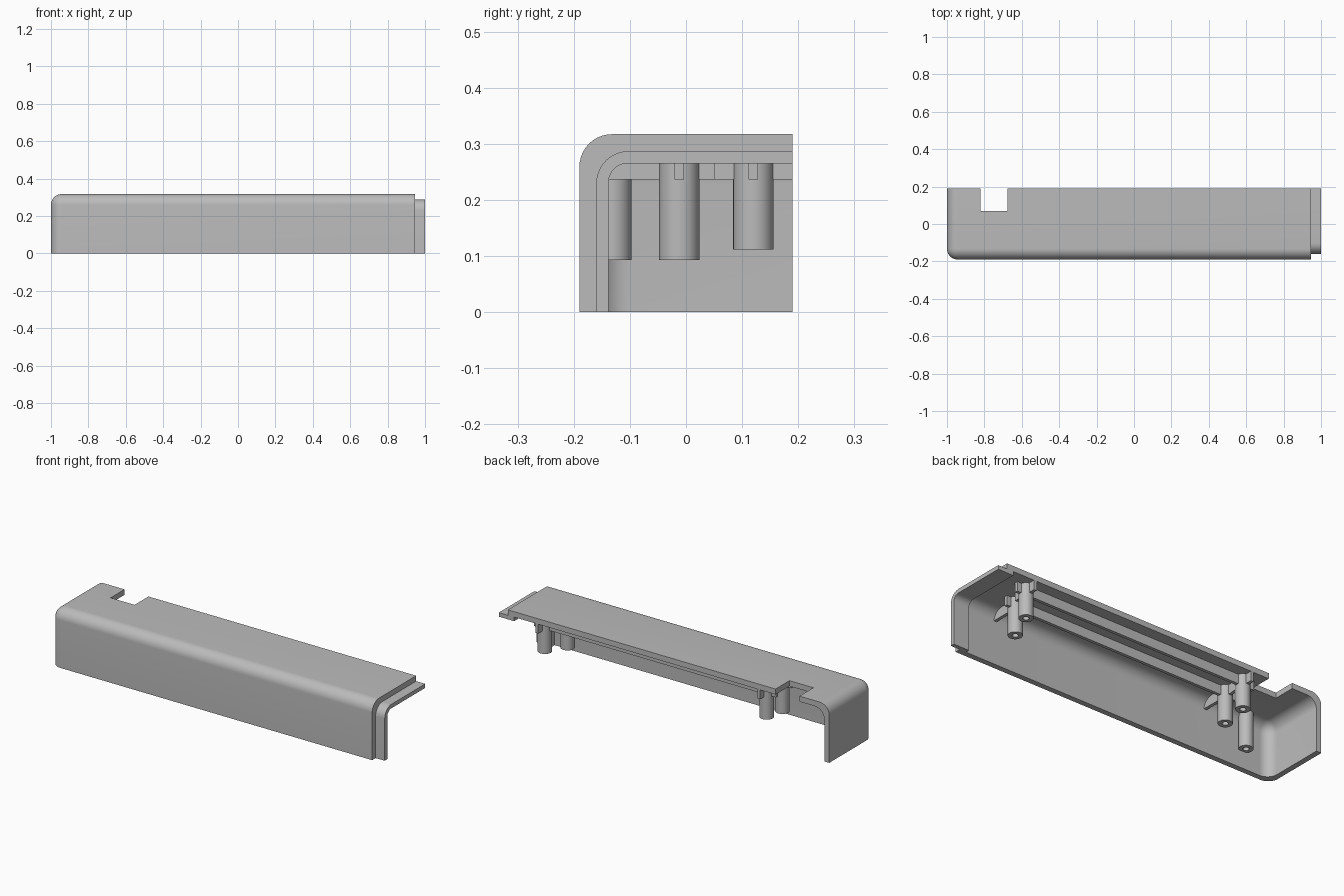
import bpy, bmesh, math
from mathutils import Vector

if "Cube" in bpy.data.objects:
    bpy.data.objects.remove(bpy.data.objects["Cube"], do_unlink=True)

grey = bpy.data.materials.new("plain grey")
grey.use_nodes = True
colour = (0.5, 0.5, 0.5, 1)
grey.diffuse_color = colour
grey.node_tree.nodes["Principled BSDF"].inputs["Base Color"].default_value = colour

BACK, FRONT, TOP = 0.19, -0.19, 0.317
SHELL_END = 0.945
WALL = 0.03
RADIUS = 0.058


def finish(name, bm):
    bmesh.ops.recalc_face_normals(bm, faces=bm.faces)
    mesh = bpy.data.meshes.new(name)
    bm.to_mesh(mesh)
    bm.free()
    obj = bpy.data.objects.new(name, mesh)
    bpy.context.collection.objects.link(obj)
    mesh.materials.append(grey)
    return obj


def block(name, low, high, radius=0):
    """Box; a radius rounds the edges shared by its left-end, front and top."""
    low, high = Vector(low), Vector(high)
    bm = bmesh.new()
    bmesh.ops.create_cube(bm, size=1)
    for v in bm.verts:
        v.co = [low[i] + (v.co[i] + 0.5) * (high[i] - low[i]) for i in range(3)]
    if radius:
        def sides(e):
            a, b = (v.co for v in e.verts)
            return sum(abs(a[i] - s[i]) < 1e-5 and abs(b[i] - s[i]) < 1e-5
                       for i in range(3) for s in [(low.x, low.y, high.z)])
        edges = [e for e in bm.edges if sides(e) == 2]
        bmesh.ops.bevel(bm, geom=edges, offset=radius, segments=10,
                        profile=0.5, affect='EDGES')
    return finish(name, bm)


def cut(obj, cutter):
    cutter.hide_render = True
    mod = obj.modifiers.new("cut", 'BOOLEAN')
    mod.operation = 'DIFFERENCE'
    mod.solver = 'EXACT'
    mod.object = cutter
    bpy.context.view_layer.objects.active = obj
    bpy.ops.object.modifier_apply(modifier=mod.name)
    bpy.data.objects.remove(cutter, do_unlink=True)


def smooth(obj):
    bpy.ops.object.select_all(action='DESELECT')
    obj.select_set(True)
    bpy.context.view_layer.objects.active = obj
    bpy.ops.object.shade_smooth_by_angle(angle=math.radians(30))


# Cover shell, open at the back, bottom and one end, with a corner notch
shell = block("cover_shell", (-1, FRONT, 0), (SHELL_END, BACK, TOP), RADIUS)
cut(shell, block("hollow_cutter", (-1 + WALL, FRONT + WALL, -0.1),
                 (1.1, BACK + 0.1, TOP - WALL), RADIUS))
cut(shell, block("notch_cutter", (-0.82, 0.07, 0.2), (-0.675, 0.3, 0.4)))
smooth(shell)


# Joining lip: an angled strip extruded along x
def corner(y, z, radius):
    """Front-top profile from the bottom edge round to the back edge."""
    pts = [(y, 0)]
    for i in range(11):
        a = math.pi / 2 * i / 10
        pts.append((y + radius * (1 - math.cos(a)), z - radius * (1 - math.sin(a))))
    return pts + [(BACK, z)]


bm = bmesh.new()
profile = corner(-0.16, 0.287, RADIUS) + corner(-0.138, 0.265, 0.034)[::-1]
face = bm.faces.new([bm.verts.new((0.907, y, z)) for y, z in profile])
result = bmesh.ops.extrude_face_region(bm, geom=[face])
for v in result["geom"]:
    if isinstance(v, bmesh.types.BMVert):
        v.co.x = 1
smooth(finish("joining_lip", bm))


# Hollow screw posts
def post(name, x, y, bottom, radius=0.036, bore=0.015, depth=0.08):
    bm = bmesh.new()
    rings = [(radius, TOP - WALL / 2), (radius, bottom),
             (bore, bottom), (bore, bottom + depth)]
    loops = []
    for r, z in rings:
        loops.append(bmesh.ops.create_circle(bm, segments=32, radius=r)["verts"])
        for v in loops[-1]:
            v.co += Vector((x, y, z))
    for a, b in zip(loops, loops[1:]):
        for i in range(32):
            j = (i + 1) % 32
            bm.faces.new((a[i], a[j], b[j], b[i]))
    bm.faces.new(loops[0])
    bm.faces.new(loops[-1])
    smooth(finish(name, bm))


MIDDLE_Y, REAR_Y = -0.012, 0.12
RIB_LOW, RIB_HIGH, HALF = 0.236, 0.29, 0.0085
for side, middle_x, rear_x in (("left", 0.725, 0.77), ("right", -0.575, -0.573)):
    post(side + "_middle_post", middle_x, MIDDLE_Y, 0.093)
    post(side + "_rear_post", rear_x, REAR_Y, 0.112)
    # Cross ribs holding the posts
    block(side + "_middle_cross_rib", (middle_x - HALF, FRONT + WALL / 2, RIB_LOW),
          (middle_x + HALF, 0.05, RIB_HIGH))
    block(side + "_rear_cross_rib", (rear_x - HALF, 0.05, RIB_LOW),
          (rear_x + HALF, BACK, RIB_HIGH))
post("front_corner_post", -0.805, -0.133, 0.093)

# Long ribs under the top
for name, y, end in (("middle", MIDDLE_Y, 0.785), ("rear", REAR_Y, 0.83)):
    block(name + "_long_rib", (-0.635, y - HALF, RIB_LOW), (end, y + HALF, RIB_HIGH))
